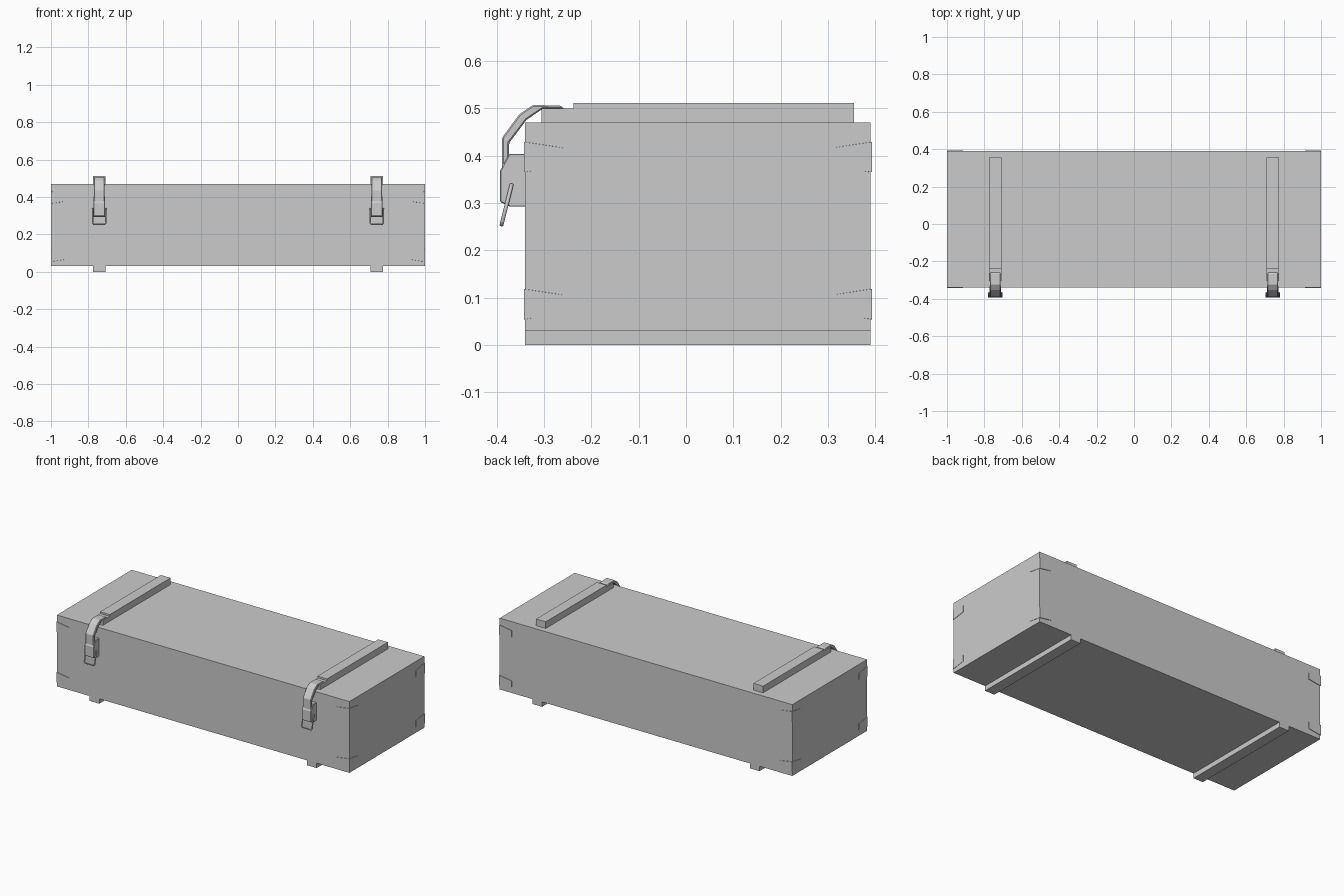
import bpy, bmesh

if "Cube" in bpy.data.objects:
    bpy.data.objects.remove(bpy.data.objects["Cube"])

CY, HY = 0.025, 0.365          # crate centre and half depth in y


def finish(name, bm):
    bmesh.ops.recalc_face_normals(bm, faces=bm.faces)
    me = bpy.data.meshes.new(name)
    bm.to_mesh(me)
    bm.free()
    ob = bpy.data.objects.new(name, me)
    bpy.context.collection.objects.link(ob)
    return ob


def prism(name, profile, x0, x1):
    """Extrude a closed (y, z) profile from x0 to x1."""
    bm = bmesh.new()
    a = [bm.verts.new((x0, y, z)) for y, z in profile]
    b = [bm.verts.new((x1, y, z)) for y, z in profile]
    bm.faces.new(a)
    bm.faces.new(b)
    n = len(a)
    for i in range(n):
        j = (i + 1) % n
        bm.faces.new((a[i], a[j], b[j], b[i]))
    return finish(name, bm)


def rect(y0, y1, z0, z1):
    return [(y0, z0), (y1, z0), (y1, z1), (y0, z1)]


def bevel(ob, width):
    m = ob.modifiers.new("bevel", 'BEVEL')
    m.width, m.segments = width, 1


def corner_bracket(name, sx, sy, zc):
    """Tapered metal plate wrapped round a vertical corner."""
    bm = bmesh.new()
    loops = []
    for out in (0.003, -0.004):                 # outer skin, buried inner skin
        px, py = 0.9975 + out, HY + out
        pts = [(0.915, py, -0.019), (px, py, -0.032), (px, HY - 0.083, -0.019),
               (px, HY - 0.083, 0.019), (px, py, 0.032), (0.915, py, 0.019)]
        loops.append([bm.verts.new((sx * x, CY + sy * y, zc + z)) for x, y, z in pts])
        v = loops[-1]
        bm.faces.new((v[0], v[1], v[4], v[5]))
        bm.faces.new((v[1], v[2], v[3], v[4]))
    a, b = loops
    for i in range(6):
        j = (i + 1) % 6
        bm.faces.new((a[i], a[j], b[j], b[i]))
    return finish(name, bm)


# Main crate body
prism("crate_body", rect(CY - HY, CY + HY, 0.03, 0.47), -0.9985, 0.9985)

# Corner brackets, two on each vertical edge
for sx in (-1, 1):
    for sy in (-1, 1):
        for zc in (0.086, 0.397):
            corner_bracket("corner_bracket", sx, sy, zc)

for cx in (-0.742, 0.742):
    # Floor skid
    prism("floor_skid", rect(CY - HY, CY + HY, 0, 0.03), cx - 0.033, cx + 0.033)

    # Lid batten with lowered front seat for the strap
    prism("lid_batten", [(-0.306, 0.47), (0.355, 0.47), (0.355, 0.511),
                         (-0.238, 0.511), (-0.238, 0.500), (-0.306, 0.500)],
          cx - 0.033, cx + 0.033)

    # Bent latch strap
    strap = prism("latch_strap", [
        (-0.257, 0.499), (-0.265, 0.506), (-0.324, 0.507), (-0.352, 0.488),
        (-0.389, 0.438), (-0.389, 0.365), (-0.374, 0.365), (-0.374, 0.427),
        (-0.337, 0.476), (-0.303, 0.499)], cx - 0.028, cx + 0.028)
    bevel(strap, 0.003)

    # Latch housing on the front wall
    housing = prism("latch_housing", [
        (-0.338, 0.404), (-0.374, 0.404), (-0.393, 0.368), (-0.393, 0.302),
        (-0.372, 0.292), (-0.338, 0.292)], cx - 0.031, cx + 0.031)
    bevel(housing, 0.002)

    # Wire pull loop pivoting through the housing
    cu = bpy.data.curves.new("latch_pull_loop", 'CURVE')
    cu.dimensions = '3D'
    cu.bevel_depth, cu.bevel_resolution = 0.0045, 1
    sp = cu.splines.new('POLY')
    path = [(-0.035, -0.369, 0.338), (0.035, -0.369, 0.338),
            (0.035, -0.388, 0.262), (0.029, -0.390, 0.254),
            (-0.029, -0.390, 0.254), (-0.035, -0.388, 0.262)]
    sp.points.add(len(path) - 1)
    for p, (x, y, z) in zip(sp.points, path):
        p.co = (cx + x, y, z, 1)
    sp.use_cyclic_u = True
    bpy.context.collection.objects.link(bpy.data.objects.new("latch_pull_loop", cu))
